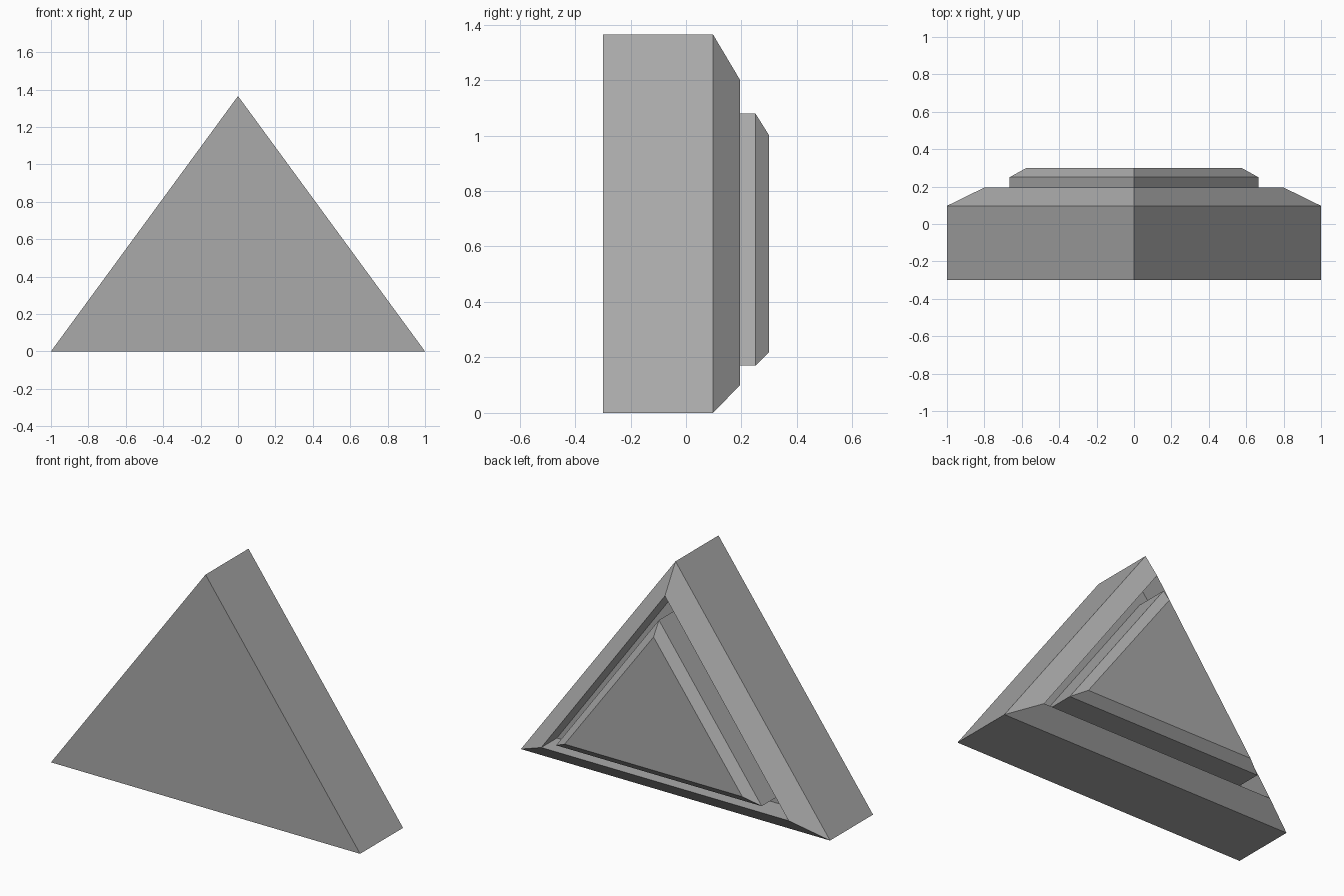
import bpy
import bmesh

cube = bpy.data.objects.get("Cube")
if cube:
    bpy.data.objects.remove(cube)

# Single flat grey for every surface
grey = bpy.data.materials.new("plain grey")
grey.use_nodes = True
colour = (0.4, 0.4, 0.4, 1)
grey.diffuse_color = colour
grey.node_tree.nodes["Principled BSDF"].inputs["Base Color"].default_value = colour


def ring(bm, y, half_width, base, apex):
    """Upright triangle of vertices at one depth."""
    return [bm.verts.new(p) for p in ((-half_width, y, base), (half_width, y, base), (0, y, apex))]


def triangular_body(name, sections):
    """Skin a stack of triangles and cap both ends."""
    bm = bmesh.new()
    rings = [ring(bm, *s) for s in sections]
    for a, b in zip(rings, rings[1:]):
        for i in range(3):
            j = (i + 1) % 3
            bm.faces.new((a[i], a[j], b[j], b[i]))
    bm.faces.new(rings[0])
    bm.faces.new(rings[-1])
    bmesh.ops.recalc_face_normals(bm, faces=bm.faces)
    mesh = bpy.data.meshes.new(name)
    bm.to_mesh(mesh)
    bm.free()
    mesh.materials.append(grey)
    obj = bpy.data.objects.new(name, mesh)
    bpy.context.collection.objects.link(obj)
    return obj


FLOOR = 0.05  # depth of the recess behind the rim

# Outer block: straight sides, sloped rim, then recess walls and floor
triangular_body("outer_block", [
    (-0.3, 1.0, 0.0, 1.365),
    (0.097, 1.0, 0.0, 1.365),
    (0.195, 0.8, 0.1, 1.2),
    (FLOOR, 0.8, 0.1, 1.2),
])

# Raised centre: straight sides with a bevelled top, standing in the recess
triangular_body("raised_centre", [
    (FLOOR, 0.665, 0.17, 1.08),
    (0.25, 0.665, 0.17, 1.08),
    (0.3, 0.575, 0.22, 1.0),
])
